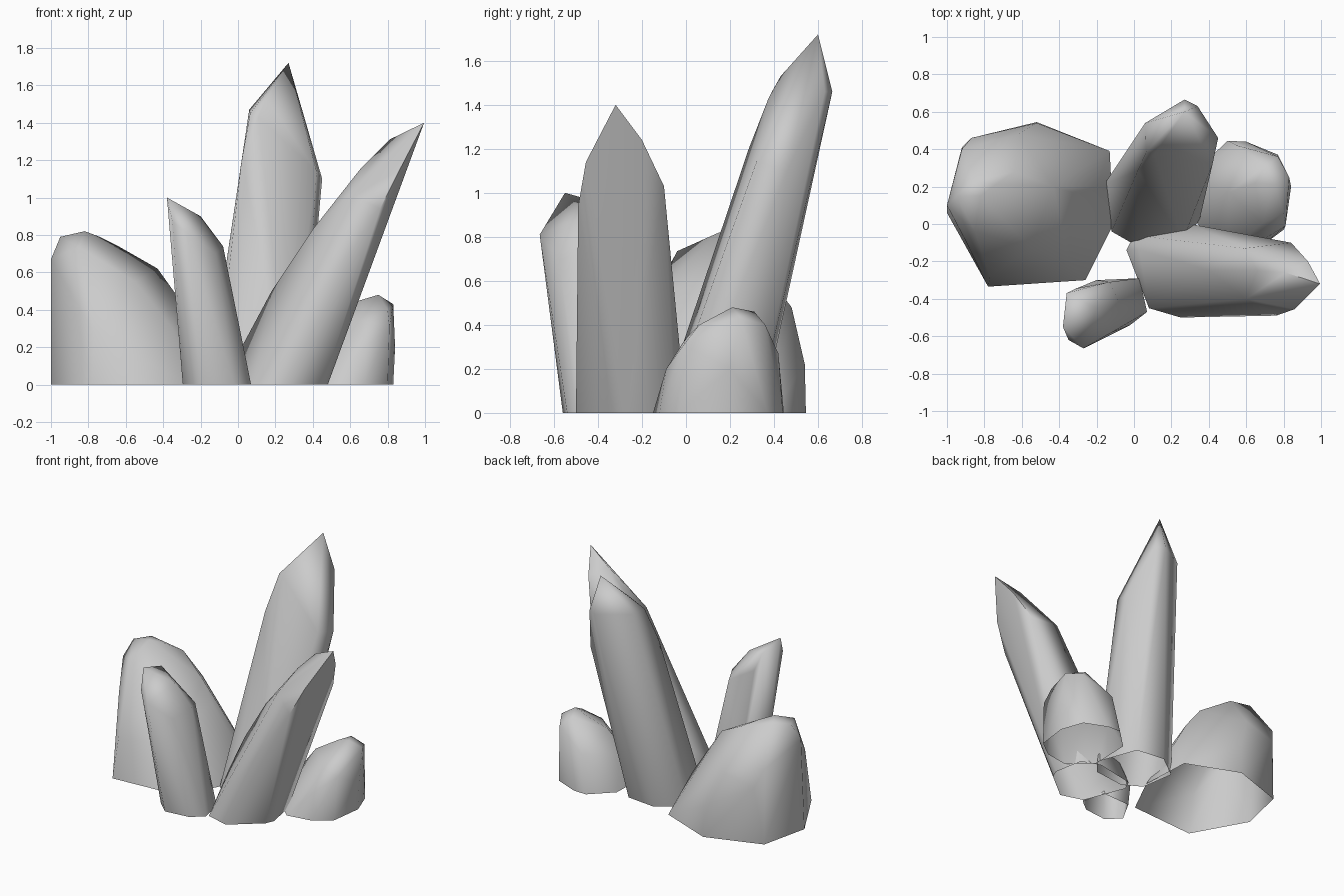
import bpy, bmesh


def crystal(name, base, crown, sharp=1.5):
    """Convex faceted crystal: base outline on z = 0 plus upper corner points, open below."""
    bm = bmesh.new()
    for x, y in base:
        bm.verts.new((x, y, 0))
    for p in crown:
        bm.verts.new(p)
    bmesh.ops.convex_hull(bm, input=bm.verts[:])
    floor = [f for f in bm.faces if all(v.co.z < 1e-4 for v in f.verts)]
    bmesh.ops.delete(bm, geom=floor, context='FACES')
    loose = [v for v in bm.verts if not v.link_faces]
    bmesh.ops.delete(bm, geom=loose, context='VERTS')
    bmesh.ops.recalc_face_normals(bm, faces=bm.faces[:])
    me = bpy.data.meshes.new(name)
    bm.to_mesh(me)
    bm.free()
    ob = bpy.data.objects.new(name, me)
    bpy.context.collection.objects.link(ob)
    bpy.ops.object.select_all(action='DESELECT')
    ob.select_set(True)
    bpy.context.view_layer.objects.active = ob
    bpy.ops.object.shade_smooth_by_angle(angle=sharp)


# Broad stubby crystal on the left
crystal("wide_crystal",
        [(-1, .06), (-.92, .41), (-.52, .545), (-.13, .39), (-.11, 0), (-.26, -.3), (-.78, -.335)],
        [(-.82, .15, .82), (-.95, .15, .79), (-1, .1, .67), (-.74, .21, .79), (-.86, .23, .805), (-.64, .28, .74),
         (-.43, .2, .62), (-.33, .17, .48), (-.2, .2, .27), (-.87, .46, .42), (-.92, .40, .55),
         (-.52, .54, .22), (-.62, .48, .48), (-.85, -.04, .735), (-.9, -.09, .5), (-.77, -.28, .28),
         (-.35, -.2, .3), (-.55, -.13, .55)])

# Tall crystal leaning backwards
crystal("tall_crystal",
        [(-.16, .21), (-.12, -.04), (.02, -.12), (.26, -.09), (.35, .02), (.24, .32), (.02, .345)],
        [(.27, .60, 1.72), (.06, .54, 1.47), (.27, .665, 1.46), (.34, .63, 1.46), (.45, .46, 1.10),
         (.065, .385, 1.45), (.02, .285, 1.20), (.11, .375, 1.43), (.15, .43, 1.53), (.42, .32, 1.14)])

# Long crystal leaning to the right
crystal("leaning_crystal",
        [(-.04, -.14), (0, -.06), (.3, 0), (.44, -.05), (.48, -.27), (.455, -.33), (.25, -.5), (.08, -.45)],
        [(.995, -.32, 1.40), (.81, -.26, 1.31), (.66, -.25, 1.16), (.60, -.40, 1.02), (.40, -.25, .83),
         (.18, -.18, .50), (.03, -.14, .22), (.84, -.10, 1.03), (.93, -.20, 1.24),
         (.76, -.49, .94), (.86, -.455, 1.14), (.59, -.13, 1.07)])

# Slim crystal at the front
crystal("slim_crystal",
        [(-.295, -.47), (-.2, -.56), (-.02, -.54), (.07, -.47), (.03, -.29), (-.2, -.30)],
        [(-.38, -.55, 1), (-.36, -.37, .95), (-.31, -.345, .82), (-.13, -.31, .72), (-.08, -.42, .74),
         (-.2, -.45, .90), (-.27, -.665, .81), (-.35, -.62, .87), (-.12, -.58, .70)])

# Short rounded crystal on the right
crystal("short_crystal",
        [(.34, 0), (.35, .30), (.50, .445), (.6, .44), (.77, .37), (.83, .2), (.8, -.03), (.68, -.12), (.5, -.15)],
        [(.75, .21, .48), (.65, .22, .45), (.83, .25, .43), (.77, .36, .40), (.70, .31, .46), (.80, .06, .40),
         (.81, -.01, .31), (.68, -.09, .2), (.68, 0, .34), (.51, .17, .37), (.55, .42, .27), (.39, .2, .22),
         (.84, .2, .2)])
